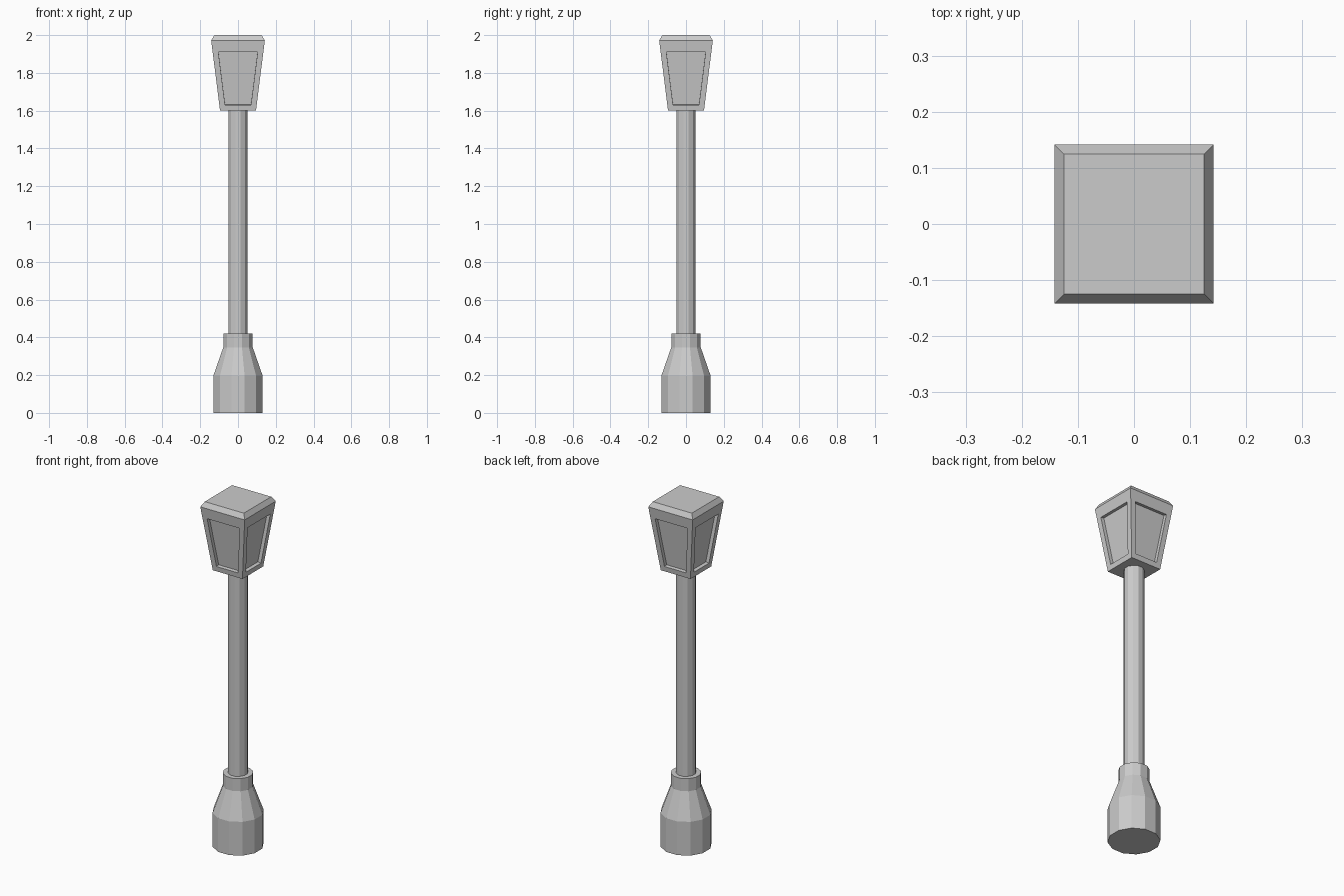
import bpy, bmesh, math

if "Cube" in bpy.data.objects:
    bpy.data.objects.remove(bpy.data.objects["Cube"])


def loft(name, profile, sides, panels=False):
    """Stack of (apothem, z) rings with flat facets facing the axes."""
    bm = bmesh.new()
    rings = []
    for a, z in profile:
        r = a / math.cos(math.pi / sides)
        angles = [2 * math.pi * (i + 0.5) / sides for i in range(sides)]
        rings.append([bm.verts.new((r * math.cos(t), r * math.sin(t), z)) for t in angles])
    walls = []
    for lo, hi in zip(rings, rings[1:]):
        walls.append([bm.faces.new((lo[i], lo[(i + 1) % sides], hi[(i + 1) % sides], hi[i]))
                      for i in range(sides)])
    bm.faces.new(rings[0][::-1])
    bm.faces.new(rings[-1])
    bm.normal_update()
    if panels:
        # Framed window panels sunk into the tapered walls
        bmesh.ops.inset_individual(bm, faces=walls[0], thickness=0.03, use_even_offset=True)
        bmesh.ops.inset_individual(bm, faces=walls[0], thickness=0.0, depth=-0.02)
    mesh = bpy.data.meshes.new(name)
    bm.to_mesh(mesh)
    bm.free()
    obj = bpy.data.objects.new(name, mesh)
    bpy.context.collection.objects.link(obj)
    return obj


# Flared foot, with a collar around the post
loft("base", [(0.131, 0), (0.131, 0.195), (0.078, 0.347), (0.078, 0.42)], 12)

# Slender post
loft("post", [(0.051, 0.40), (0.051, 1.61)], 12)

# Square lantern: tapered body, short upright rim, chamfered top
loft("lantern", [(0.095, 1.6), (0.138, 1.94), (0.142, 1.972), (0.125, 2.0)], 4, panels=True)
